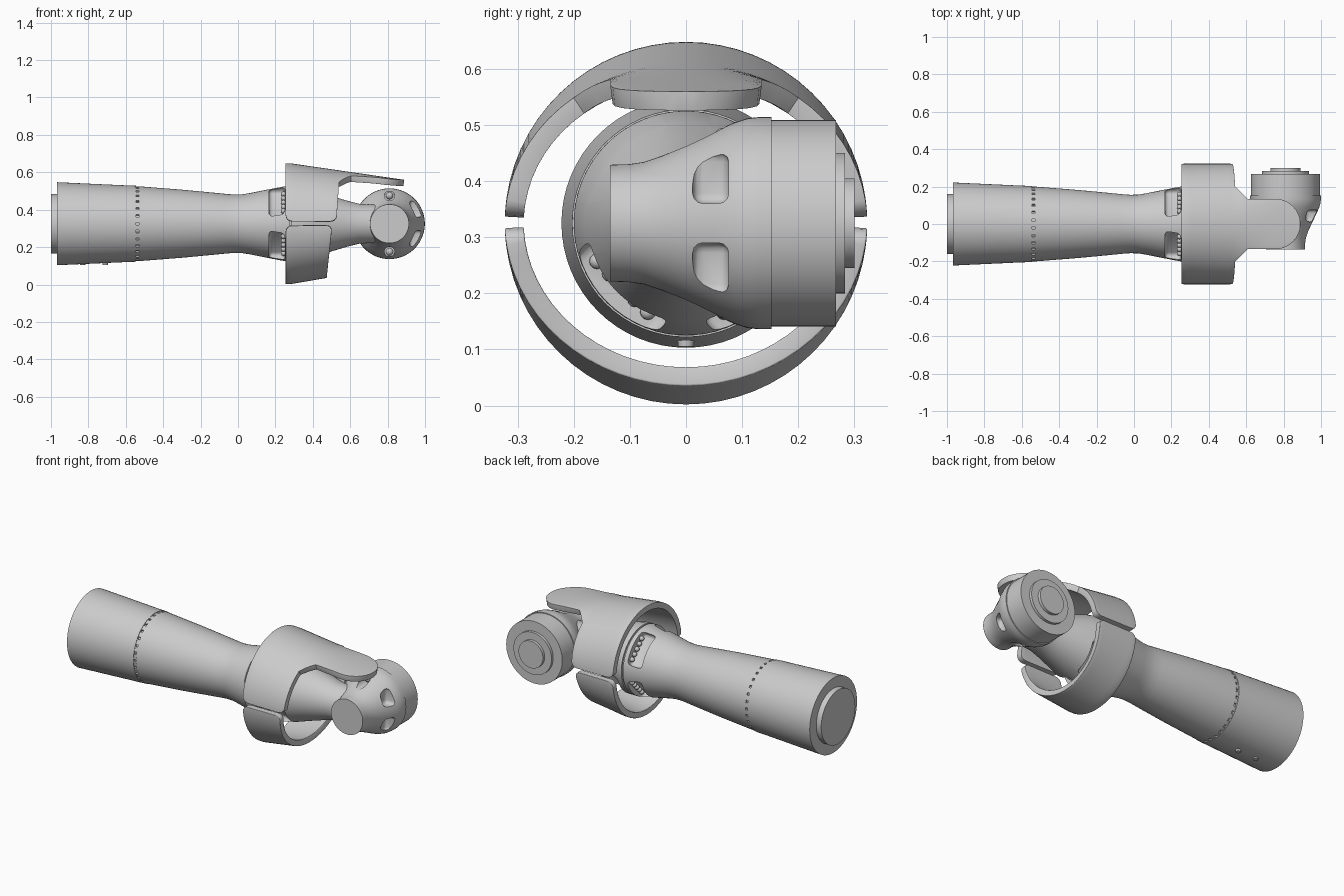
import bpy, bmesh, math
from mathutils import Matrix, Vector

if "Cube" in bpy.data.objects:
    bpy.data.objects.remove(bpy.data.objects["Cube"], do_unlink=True)

AXIS_Z = 0.325          # height of the arm axis
WRIST_X = 0.81          # position of the wrist axis
GREY = (0.6, 0.6, 0.6, 1)

mat = bpy.data.materials.new("plain grey")
mat.use_nodes = True
mat.diffuse_color = GREY
mat.node_tree.nodes["Principled BSDF"].inputs["Base Color"].default_value = GREY

# Frames whose local z runs along the arm (+x) or along the wrist (+y)
ARM = Matrix.Translation((0, 0, AXIS_Z)) @ Matrix.Rotation(math.pi / 2, 4, 'Y')
WRIST = Matrix.Translation((WRIST_X, 0, AXIS_Z)) @ Matrix.Rotation(-math.pi / 2, 4, 'X')


def finish(name, bm, frame=Matrix()):
    bm.transform(frame)
    bmesh.ops.recalc_face_normals(bm, faces=bm.faces)
    mesh = bpy.data.meshes.new(name)
    bm.to_mesh(mesh)
    bm.free()
    mesh.materials.append(mat)
    ob = bpy.data.objects.new(name, mesh)
    bpy.context.collection.objects.link(ob)
    return ob


def apply_all(ob):
    bpy.context.view_layer.objects.active = ob
    for m in list(ob.modifiers):
        bpy.ops.object.modifier_apply(modifier=m.name)


def revolve(name, profile, frame, steps=64):
    bm = bmesh.new()
    vs = [bm.verts.new((r, 0, t)) for t, r in profile]
    es = [bm.edges.new(p) for p in zip(vs, vs[1:])]
    bmesh.ops.spin(bm, geom=vs + es, cent=(0, 0, 0), axis=(0, 0, 1),
                   angle=2 * math.pi, steps=steps)
    bmesh.ops.remove_doubles(bm, verts=bm.verts, dist=1e-5)
    return finish(name, bm, frame)


def add_box(bm, lo, hi, turn=0.0, bevel=0.0):
    """Box between two corners, turned about the local z axis."""
    lo, hi = Vector(lo), Vector(hi)
    m = (Matrix.Rotation(turn, 4, 'Z') @ Matrix.Translation((lo + hi) / 2)
         @ Matrix.Diagonal((*(hi - lo), 1)))
    vs = bmesh.ops.create_cube(bm, size=1, matrix=m)["verts"]
    if bevel:
        es = list({e for v in vs for e in v.link_edges})
        bmesh.ops.bevel(bm, geom=es, offset=bevel, segments=3, profile=0.5, affect='EDGES')


def cut(ob, bm, frame):
    cutter = finish("cutter", bm, frame)
    cutter.hide_render = True
    mod = ob.modifiers.new("pockets", 'BOOLEAN')
    mod.operation, mod.solver, mod.object = 'DIFFERENCE', 'EXACT', cutter
    apply_all(ob)
    bpy.data.objects.remove(cutter, do_unlink=True)


def balls(name, points, radius, frame):
    bm = bmesh.new()
    for p in points:
        bmesh.ops.create_uvsphere(bm, u_segments=12, v_segments=8, radius=radius,
                                  matrix=Matrix.Translation(p))
    return finish(name, bm, frame)


QUARTERS = [math.pi / 4 + k * math.pi / 2 for k in range(4)]


def pocket_ring(ob, lo, hi):
    bm = bmesh.new()
    for a in QUARTERS:
        add_box(bm, (0.135, -0.1, lo), (0.3, 0.1, hi), a, 0.02)
    cut(ob, bm, ARM)


# Forearm: end plug, collar, tapered tube and flared joint
forearm = revolve("forearm", [
    (-1, 0), (-1, 0.16), (-0.968, 0.16), (-0.968, 0.222), (-0.62, 0.206),
    (-0.545, 0.203), (-0.545, 0.19), (-0.53, 0.19), (-0.53, 0.2), (-0.3, 0.182),
    (-0.12, 0.165), (-0.06, 0.159), (-0.02, 0.156), (0.02, 0.157), (0.06, 0.163),
    (0.15, 0.181), (0.25, 0.2), (0.275, 0.2), (0.275, 0)], ARM)
pocket_ring(forearm, 0.165, 0.25)

# Neck: mirrored flare that narrows into the wrist
neck = revolve("neck", [
    (0.27, 0), (0.27, 0.19), (0.285, 0.19), (0.285, 0.2), (0.31, 0.2), (0.4, 0.18),
    (0.5, 0.148), (0.58, 0.124), (0.65, 0.106), (0.8, 0.1), (0.8, 0)], ARM)
pocket_ring(neck, 0.315, 0.42)

# Screw heads standing in the joint pockets
for name, x in (("forearm_screws", 0.243), ("neck_screws", 0.322)):
    balls(name, [Matrix.Rotation(a, 3, 'Z') @ Vector((0.16, 0.032 * k, x))
                 for a in QUARTERS for k in (-2, -1, 0, 1, 2)], 0.014, ARM)

# Teeth filling the collar groove
bm = bmesh.new()
for k in range(30):
    add_box(bm, (0.185, -0.014, -0.546), (0.2, 0.014, -0.529), k * math.tau / 30)
finish("groove_teeth", bm, ARM)

# Small plugs beneath the collar
bm = bmesh.new()
for x, depth in ((-0.71, 0.217), (-0.83, 0.218)):
    bmesh.ops.create_cone(bm, cap_ends=True, segments=20, radius1=0.014, radius2=0.016,
                          depth=0.02, matrix=Matrix.Translation((x, 0, AXIS_Z - depth + 0.007)))
finish("collar_plugs", bm)

# Wrist: flared housing turned about the y direction
wrist = revolve("wrist", [
    (-0.135, 0), (-0.135, 0.104), (-0.102, 0.105), (-0.075, 0.109), (-0.04, 0.121),
    (0, 0.139), (0.05, 0.163), (0.085, 0.179), (0.11, 0.187), (0.13, 0.189),
    (0.152, 0.189), (0.152, 0.184), (0.267, 0.184), (0.267, 0.125), (0.283, 0.125),
    (0.283, 0.08), (0.3, 0.08), (0.3, 0)], WRIST)
bm = bmesh.new()
for side in (-1, 1):
    z = sorted((side * 0.035, side * 0.127))
    add_box(bm, (0.108, z[0], 0.012), (0.25, z[1], 0.076), 0, 0.018)
    bmesh.ops.create_cone(bm, cap_ends=True, segments=24, radius1=0.027, radius2=0.027,
                          depth=0.16, matrix=Matrix.Translation((0, side * 0.15, -0.01)))
cut(wrist, bm, WRIST)
balls("wrist_screws", [(0, s * 0.15, 0.068) for s in (-1, 1)], 0.02, WRIST)


# Guard: curved shells around the joint, flattening towards the wrist
RAD, X0, HALF, TIP = 0.323, 0.255, 0.135, 0.755


def rise(x, slope):
    return RAD - slope * max(0, x - 0.28)


def corner(d, r=0.035):
    """Inset that rounds a shell corner at distance d from its end."""
    return r - math.sqrt(r * r - (r - d) ** 2) if d < r else 0.0


def guard(name, sign, slope, x_side, x_mid, start, tongue=False):
    span = math.pi - 2 * start
    angles = [start + span * f for f in
              [0, 0.004, 0.012, 0.024, 0.035] + [k / 32 for k in range(2, 31)]
              + [0.965, 0.976, 0.988, 0.996, 1]]
    bm = bmesh.new()
    cols = []
    for a in angles:
        d = min(a - start, math.pi - start - a) * RAD
        end = x_side + (x_mid - x_side) * math.sin(a)
        lo, hi = X0 + corner(d), end - corner(d)
        xs = [lo + (hi - lo) * k / 10 for k in range(11)]
        cols.append([bm.verts.new((x, RAD * math.cos(a),
                     AXIS_Z + sign * rise(x, slope) * math.sin(a))) for x in xs])
    for c, n in zip(cols, cols[1:]):
        for k in range(10):
            bm.faces.new((c[k], c[k + 1], n[k + 1], n[k]))
    if tongue:
        # Tongue rows continue the middle columns of the ring
        row = [c[-1] for c in cols if abs(c[-1].co.y) < 0.205]
        base, x_base = max(v.co.y for v in row), row[0].co.x
        ys = [v.co.y / base for v in row]
        stations = []
        for k in range(1, 7):
            t = k / 6 * math.pi / 2
            stations.append((x_base + 0.065 * math.sin(t),
                             HALF + (base - HALF) * (1 - math.sin(t)) ** 1.0))
        stations += [(x, HALF) for x in (0.63, 0.67, 0.71, TIP)]
        stations += [(TIP + HALF * math.sin(math.radians(g)), HALF * math.cos(math.radians(g)))
                     for g in (15, 30, 45, 57, 67, 76, 83)]
        for x, w in stations:
            flat = 1 - 0.65 * min(1, (x - x_base) / 0.2)
            new = []
            for f in ys:
                drop = 1 - math.sqrt(1 - (f * w / RAD) ** 2)
                new.append(bm.verts.new((x, f * w, AXIS_Z + rise(x, slope) * (1 - drop * flat))))
            for k in range(len(row) - 1):
                bm.faces.new((row[k], row[k + 1], new[k + 1], new[k]))
            row = new
    ob = finish(name, bm)
    # Point the normals outwards so the wall thickens inwards
    probe = max(ob.data.polygons, key=lambda p: sign * p.center.z)
    if probe.normal.z * sign < 0:
        ob.data.flip_normals()
    wall = ob.modifiers.new("wall", 'SOLIDIFY')
    wall.thickness, wall.offset, wall.use_even_offset = 0.034, -1, False
    edge = ob.modifiers.new("edge", 'BEVEL')
    edge.width, edge.segments, edge.limit_method = 0.014, 4, 'ANGLE'
    edge.angle_limit = math.radians(55)
    apply_all(ob)
    return ob


guard("upper_guard", 1, 0.145, 0.525, 0.545, 0.04, tongue=True)
guard("lower_guard", -1, 0.17, 0.505, 0.475, 0.03)

# Smooth shading with sharp edges kept
bpy.ops.object.select_all(action='DESELECT')
for ob in bpy.context.scene.objects:
    if ob.type == 'MESH':
        ob.select_set(True)
        bpy.context.view_layer.objects.active = ob
bpy.ops.object.shade_smooth_by_angle(angle=math.radians(35))
